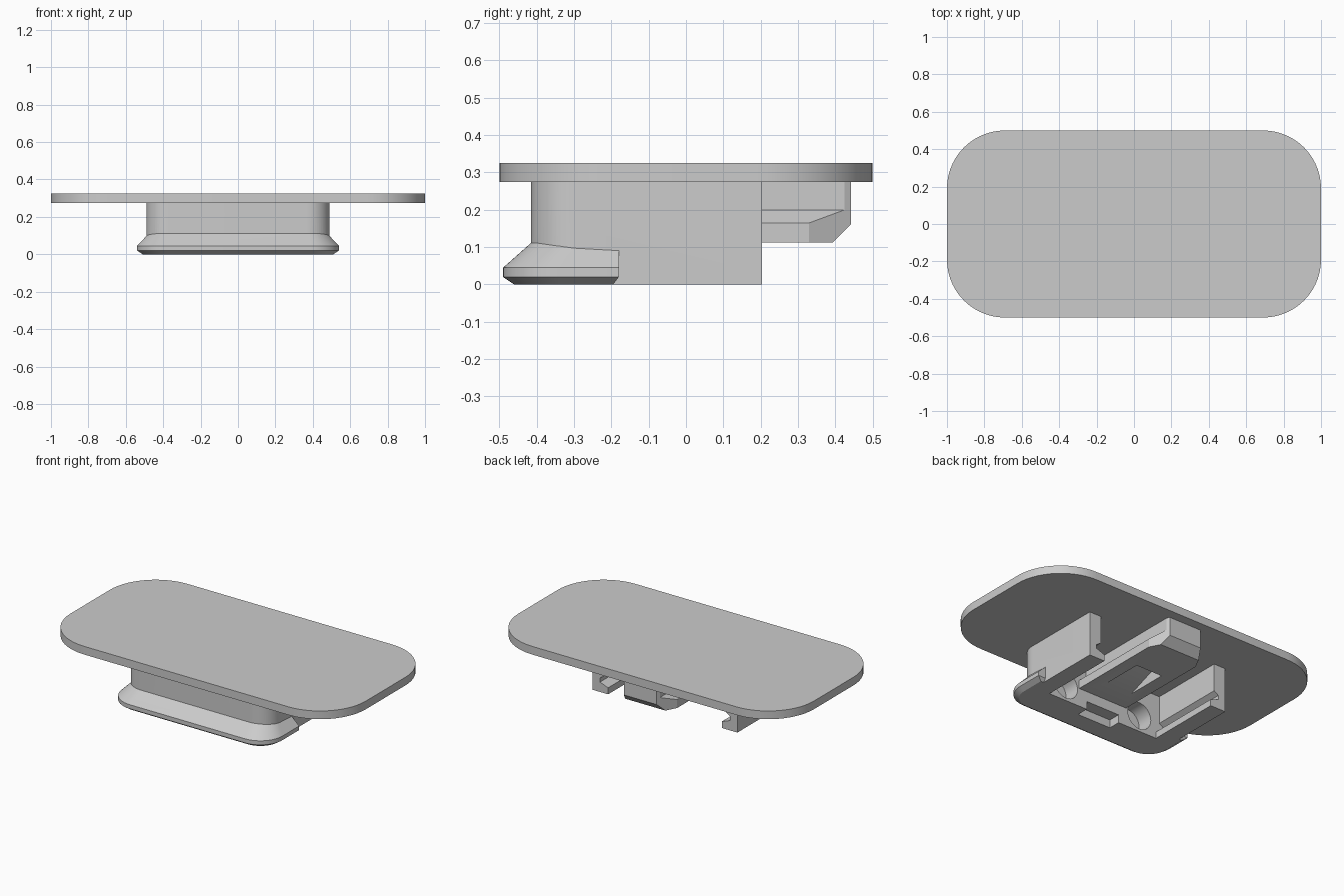
import bpy, bmesh, math
from mathutils import Vector

cube = bpy.data.objects.get("Cube")
if cube:
    bpy.data.objects.remove(cube, do_unlink=True)

grey = bpy.data.materials.new("plain grey")
grey.use_nodes = True
grey.diffuse_color = (0.6, 0.6, 0.6, 1)
grey.node_tree.nodes["Principled BSDF"].inputs["Base Color"].default_value = (0.6, 0.6, 0.6, 1)


def make(name, bm):
    bmesh.ops.recalc_face_normals(bm, faces=bm.faces)
    mesh = bpy.data.meshes.new(name)
    bm.to_mesh(mesh)
    bm.free()
    mesh.materials.append(grey)
    obj = bpy.data.objects.new(name, mesh)
    bpy.context.collection.objects.link(obj)
    return obj


def loft(rings):
    """Skin a stack of equal point loops and cap both ends."""
    bm = bmesh.new()
    loops = [[bm.verts.new(p) for p in ring] for ring in rings]
    n = len(loops[0])
    for a, b in zip(loops, loops[1:]):
        for i in range(n):
            j = (i + 1) % n
            bm.faces.new((a[i], a[j], b[j], b[i]))
    bm.faces.new(loops[0])
    bm.faces.new(loops[-1])
    return bm


def prism(points, axis, lo, hi):
    """Extrude a 2D outline along x, y or z."""
    place = {"x": lambda a, b, d: (d, a, b),
             "y": lambda a, b, d: (a, d, b),
             "z": lambda a, b, d: (a, b, d)}[axis]
    return loft([[place(a, b, d) for a, b in points] for d in (lo, hi)])


def outline(hx, front, back, r_front, r_back, steps=14):
    """Rounded rectangle with separate front and back corner radii."""
    corners = [(hx, back, r_back, 0), (-hx, back, r_back, 90),
               (-hx, front, r_front, 180), (hx, front, r_front, 270)]
    pts = []
    for x, y, r, start in corners:
        cx = x - math.copysign(r, x)
        cy = y - r if y == back else y + r
        if r == 0:
            pts.append((x, y))
            continue
        for i in range(steps + 1):
            t = math.radians(start + 90 * i / steps)
            pts.append((cx + r * math.cos(t), cy + r * math.sin(t)))
    return pts


def mirrored(half):
    return half + [(-x, z) for x, z in reversed(half)]


def boolean(obj, cutter, operation="DIFFERENCE"):
    cutter.hide_render = True
    mod = obj.modifiers.new("bool", "BOOLEAN")
    mod.operation, mod.solver, mod.object = operation, "EXACT", cutter
    bpy.ops.object.select_all(action="DESELECT")
    bpy.context.view_layer.objects.active = obj
    obj.select_set(True)
    bpy.ops.object.modifier_apply(modifier=mod.name)
    bpy.data.objects.remove(cutter, do_unlink=True)


def box(name, x0, x1, y0, y1, z0, z1):
    return make(name, prism([(x0, y0), (x1, y0), (x1, y1), (x0, y1)], "z", z0, z1))


# Top plate
plate = make("top_plate", prism(outline(1, -0.5, 0.5, 0.31, 0.31), "z", 0.275, 0.325))

# Mounting body with rounded front corners
body = make("mounting_body", prism(outline(0.49, -0.415, 0.203, 0.12, 0), "z", 0, 0.28))

# Flared lip around the front of the body
rings = []
for hx, front, back, radius, z in [(0.51, -0.46, -0.195, 0.12, 0),
                                   (0.54, -0.49, -0.18, 0.15, 0.02),
                                   (0.54, -0.49, -0.18, 0.15, 0.045)]:
    rings.append([(x, y, z) for x, y in outline(hx, front, back, radius, 0)])
rings.append([(x, y, 0.096 + 0.02 * min(1, max(0, (-0.2 - y) / 0.2)) ** 1.5)
              for x, y in outline(0.485, -0.41, -0.18, 0.115, 0)])
lip = make("front_lip", loft(rings))
boolean(body, lip, "UNION")

# Open channel between the side arms, with grooves above the inward feet
channel = mirrored([(0.385, -0.1), (0.385, 0.04), (0.44, 0.06), (0.44, 0.085),
                    (0.41, 0.105), (0.41, 0.4)])
boolean(body, make("channel_cutter", prism(channel, "y", -0.27, 0.4)))

# Notch and two round sockets in the front wall
boolean(body, box("notch_cutter", -0.115, 0.115, -0.345, -0.2, -0.1, 0.05))
for side in (-1, 1):
    circle = [(side * 0.265 + 0.083 * math.cos(t), 0.1 + 0.083 * math.sin(t))
              for t in (math.tau * i / 32 for i in range(32))]
    boolean(body, make("socket_cutter", prism(circle, "y", -0.37, -0.2)))

# Centre tongue: T section trimmed by a tapered, chamfered tip
section = mirrored([(0.12, 0.28), (0.12, 0.2), (0.17, 0.165), (0.17, 0.113)])
bm = prism(section, "y", -0.28, 0.442)
trims = [((0, 0.394, 0.113), (0, 1, -1)),
         ((0.17, 0.33, 0), (0.095, 0.05, 0)),
         ((-0.17, 0.33, 0), (-0.095, 0.05, 0))]
for point, normal in trims:
    cut = bmesh.ops.bisect_plane(bm, geom=bm.verts[:] + bm.edges[:] + bm.faces[:],
                                 plane_co=Vector(point), plane_no=Vector(normal),
                                 clear_outer=True)
    edges = [e for e in cut["geom_cut"] if isinstance(e, bmesh.types.BMEdge)]
    bmesh.ops.holes_fill(bm, edges=edges, sides=0)
tongue = make("centre_tongue", bm)

# Ramped pocket under the tongue
ramp = [(-0.13, 0.05), (-0.13, 0.113), (0.13, 0.213), (0.13, 0.05)]
boolean(tongue, make("pocket_cutter", prism(ramp, "x", -0.09, 0.09)))

# Smooth the curves, keep the edges sharp
bpy.ops.object.select_all(action="DESELECT")
for obj in (plate, body, tongue):
    obj.select_set(True)
bpy.context.view_layer.objects.active = body
bpy.ops.object.shade_smooth_by_angle(angle=math.radians(25))
